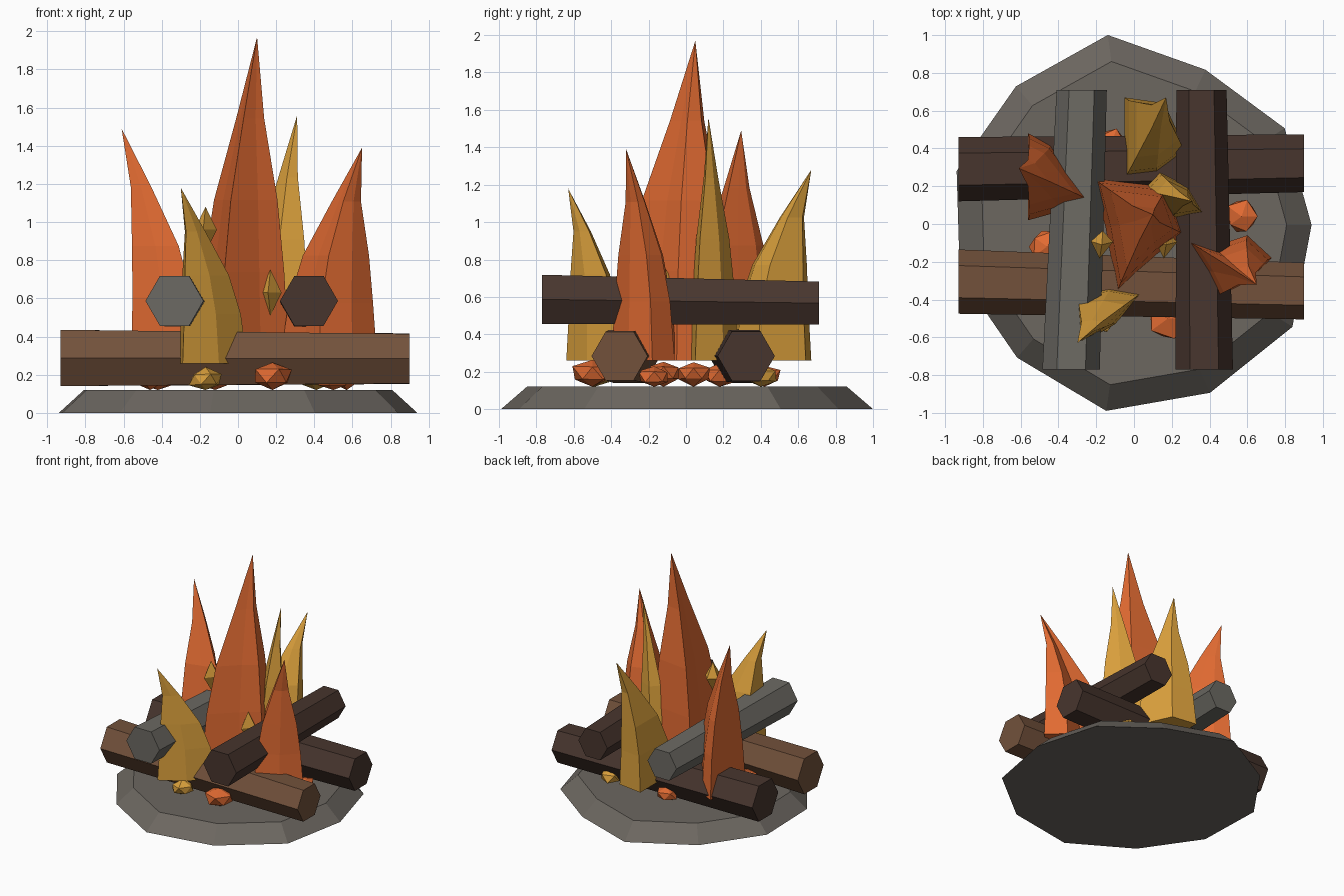
import bpy, bmesh, math, random
from mathutils import Vector

if "Cube" in bpy.data.objects:
    bpy.data.objects.remove(bpy.data.objects["Cube"])

random.seed(4)


def material(name, rgb):
    m = bpy.data.materials.new(name)
    m.diffuse_color = (*rgb, 1)
    m.use_nodes = True
    m.node_tree.nodes["Principled BSDF"].inputs["Base Color"].default_value = m.diffuse_color
    return m


STONE = material("stone", (.150, .135, .118))
ASH = material("ash_grey", (.150, .143, .125))
BROWN = material("bark_brown", (.170, .083, .044))
DARK = material("charred_brown", (.064, .036, .027))
ORANGE = material("flame_orange", (.76, .147, .032))
YELLOW = material("flame_yellow", (.70, .35, .045))


def finish(name, bm, mat):
    bmesh.ops.recalc_face_normals(bm, faces=bm.faces)
    me = bpy.data.meshes.new(name)
    bm.to_mesh(me)
    bm.free()
    me.materials.append(mat)
    ob = bpy.data.objects.new(name, me)
    bpy.context.collection.objects.link(ob)
    return ob


def loft(name, rings, mat, tip=None):
    """Skin a stack of equal rings, closing with a cap or a pointed tip."""
    bm = bmesh.new()
    loops = [[bm.verts.new(p) for p in r] for r in rings]
    n = len(loops[0])
    for a, b in zip(loops, loops[1:]):
        for i in range(n):
            j = (i + 1) % n
            bm.faces.new((a[i], a[j], b[j], b[i]))
    bm.faces.new(loops[0])
    if tip:
        t = bm.verts.new(tip)
        for i in range(n):
            bm.faces.new((loops[-1][i], loops[-1][(i + 1) % n], t))
    else:
        bm.faces.new(loops[-1])
    return finish(name, bm, mat)


# Rough eleven-sided stone slab with a sloping rim
radii = (.94, .945, .90, 1.01, .96, .98, .96, .94, 1.0, .98, 1.0)
outer = []
for i, r in enumerate(radii):
    a = 2 * math.pi * i / 11 - .005
    outer.append((r * math.cos(a), r * math.sin(a)))
loft("stone_base", [[(x, y, 0) for x, y in outer],
                    [(x * .86, y * .86, .12) for x, y in outer]], STONE)


# Tapered hexagonal logs: two along x below, two along y above
def log(name, start, end, r0, r1, mat):
    rings = []
    along_x = abs(end[0] - start[0]) > abs(end[1] - start[1])
    for c, r in ((start, r0), (end, r1)):
        ring = []
        for k in range(6):
            a = k * math.pi / 3
            side, up = r * math.cos(a), r * math.sin(a)
            ring.append(Vector(c) + (Vector((0, side, up)) if along_x
                                     else Vector((side, 0, up))))
        rings.append(ring)
    loft(name, rings, mat)


log("front_log", (-.93, -.305, .288), (.90, -.355, .284), .170, .150, BROWN)
log("back_log", (-.93, .290, .288), (.90, .322, .284), .170, .153, DARK)
log("left_log", (-.333, -.77, .587), (-.277, .71, .567), .152, .133, ASH)
log("right_log", (.372, -.77, .587), (.357, .71, .567), .152, .133, DARK)


# Flames: irregular base outline, shrinking rings that curl towards the tip
def flame(name, outline, tip, mat, bottom=.26):
    cx = sum(p[0] for p in outline) / len(outline)
    cy = sum(p[1] for p in outline) / len(outline)
    rings = []
    for t, s in ((0, 1), (.28, .87), (.5, .68), (.75, .30)):
        bend = t ** 2.2
        mx, my = cx + (tip[0] - cx) * bend, cy + (tip[1] - cy) * bend
        z = bottom + (tip[2] - bottom) * t
        rings.append([(mx + (x - cx) * s, my + (y - cy) * s, z)
                      for x, y in outline])
    loft(name, rings, mat, tip)


flame("centre_flame", [(-.22, .25), (-.15, -.02), (-.09, -.36), (.12, -.16),
                       (.27, -.05), (.18, .20)], (.10, .05, 1.97), ORANGE)
flame("left_flame", [(-.56, .48), (-.56, .02), (-.38, .07), (-.2, .11),
                     (-.33, .28), (-.44, .42)], (-.61, .295, 1.49), ORANGE)
flame("right_flame", [(.22, -.05), (.34, -.24), (.42, -.40), (.60, -.31),
                      (.73, -.18), (.60, -.06), (.42, -.12)],
      (.65, -.32, 1.39), ORANGE)
flame("front_flame", [(-.31, -.36), (-.29, -.64), (-.10, -.53), (.05, -.36),
                      (-.12, -.33)], (-.30, -.63, 1.18), YELLOW)
flame("back_flame", [(-.05, .67), (-.05, .24), (.12, .26), (.28, .38),
                     (.16, .64)], (.17, .67, 1.28), YELLOW)
flame("inner_flame", [(.13, .28), (.04, .18), (.19, .02), (.38, .05),
                      (.29, .20)], (.31, .12, 1.56), YELLOW)


# Embers lying in a ring on the slab, jittered so each looks chipped
def ember(name, x, y, r, mat):
    bm = bmesh.new()
    bmesh.ops.create_icosphere(bm, subdivisions=1, radius=r)
    for v in bm.verts:
        v.co *= random.uniform(.85, 1.12)
        v.co.z *= .68
    low = min(v.co.z for v in bm.verts)
    for v in bm.verts:
        v.co += Vector((x, y, .12 - low))
    finish(name, bm, mat)


for i, (x, y, r, mat) in enumerate((
        (.18, -.50, .115, ORANGE), (-.17, -.49, .09, YELLOW),
        (.57, .04, .095, ORANGE), (-.46, -.12, .10, ORANGE),
        (.50, -.17, .09, ORANGE), (.41, .40, .09, YELLOW),
        (-.42, .18, .095, ORANGE), (-.12, .42, .09, ORANGE))):
    ember(f"ember_{i + 1}", x, y, r, mat)


# Slender floating sparks
for i, (x, y, z) in enumerate(((.17, -.11, .63), (-.17, -.11, .96))):
    bm = bmesh.new()
    ring = [bm.verts.new((x + .06 * math.cos(a), y + .075 * math.sin(a), z))
            for a in (.2, 1.5, 2.9, 4.5)]
    for dz in (-.12, .12):
        t = bm.verts.new((x, y, z + dz))
        for k in range(4):
            bm.faces.new((ring[k], ring[(k + 1) % 4], t))
    finish(f"spark_{i + 1}", bm, YELLOW)
